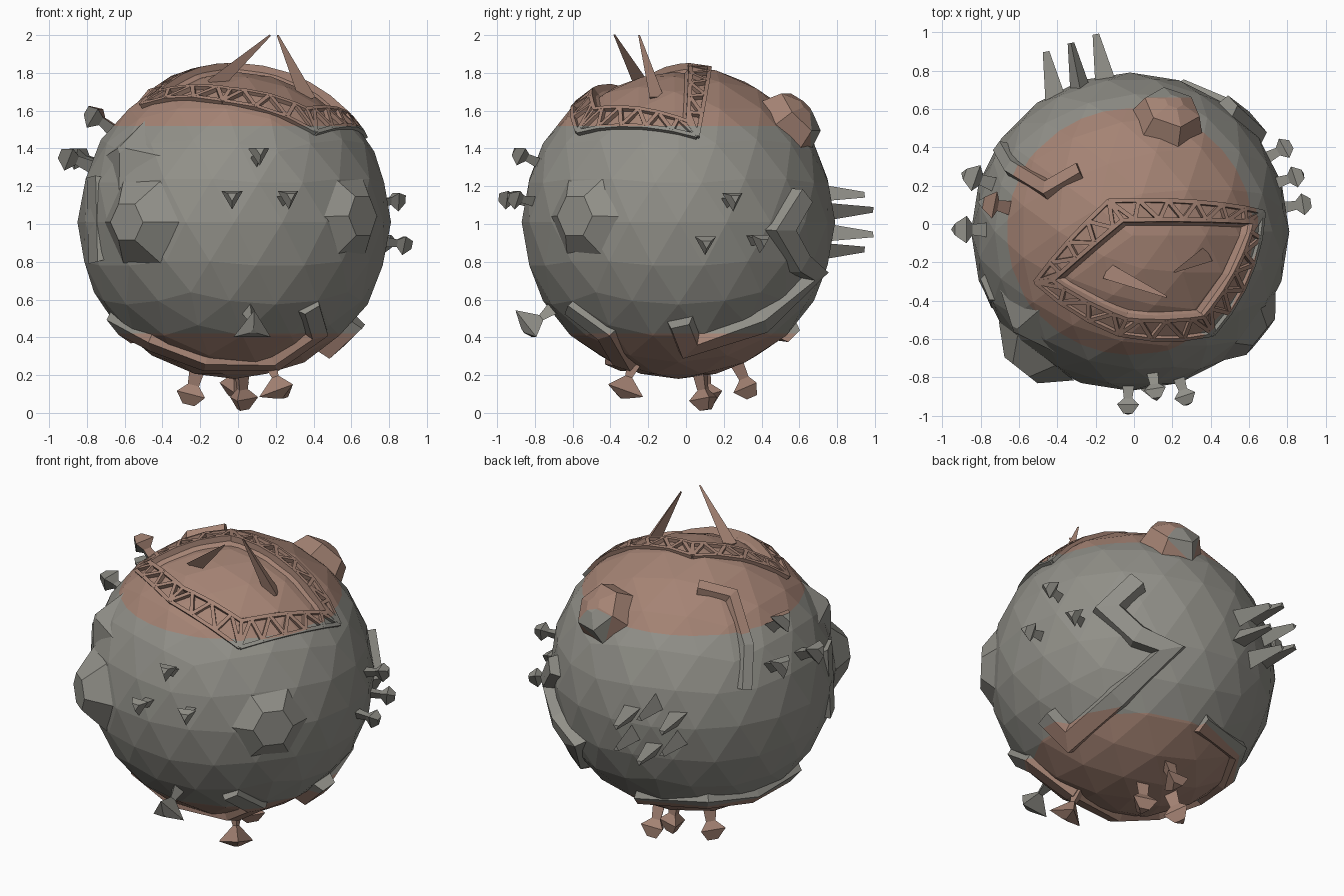
import bpy, bmesh, math
from mathutils import Vector, Matrix

if "Cube" in bpy.data.objects:
    bpy.data.objects.remove(bpy.data.objects["Cube"])

C = Vector((-0.02, -0.04, 1.01))   # planet centre
R = 0.83
TOP_Z, LOW_Z = 1.52, 0.42          # edges of the rusty polar caps


def material(name, col):
    m = bpy.data.materials.new(name)
    m.diffuse_color = (*col, 1)
    m.use_nodes = True
    m.node_tree.nodes["Principled BSDF"].inputs["Base Color"].default_value = m.diffuse_color
    return m


GREY = material("stone grey", (0.285, 0.28, 0.25))
RUST = material("rusty brown", (0.375, 0.228, 0.175))


def by_height(p):
    return p.z > TOP_Z or p.z < LOW_Z


def by_angle(p):
    z = (p - C).normalized().z
    return z > 0.605 or z < -0.71


def cut(bm, co, no):
    bmesh.ops.bisect_plane(bm, geom=bm.verts[:] + bm.edges[:] + bm.faces[:],
                           dist=1e-5, plane_co=co, plane_no=no)


def finish(bm, name, rule):
    if rule is by_height:
        for z in (TOP_Z, LOW_Z):
            cut(bm, (0, 0, z), (0, 0, 1))
    bmesh.ops.recalc_face_normals(bm, faces=bm.faces[:])
    for f in bm.faces:
        f.material_index = int(rule(f.calc_center_median()))
    me = bpy.data.meshes.new(name)
    bm.to_mesh(me)
    bm.free()
    me.materials.append(GREY)
    me.materials.append(RUST)
    ob = bpy.data.objects.new(name, me)
    bpy.context.collection.objects.link(ob)
    return ob


def skin(bm, rings):
    """Closed tube through rings of points."""
    vs = [[bm.verts.new(p) for p in r] for r in rings]
    n = len(vs[0])
    for a, b in zip(vs, vs[1:]):
        for i in range(n):
            bm.faces.new((a[i], a[(i + 1) % n], b[(i + 1) % n], b[i]))
    bm.faces.new(vs[0][::-1])
    bm.faces.new(vs[-1])


def stud(name, base, axis, profile, n=3, start=-90, scale=1, rule=by_angle, split_y=None):
    """Faceted part turned about an axis; profile is (height, radius)."""
    axis = Vector(axis).normalized()
    rot = axis.to_track_quat('Z', 'Y')
    ang = [math.radians(start) + 2 * math.pi * i / n for i in range(n)]
    bm = bmesh.new()
    skin(bm, [[base + rot @ Vector((r * scale * math.cos(a), r * scale * math.sin(a), h * scale))
               for a in ang] for h, r in profile])
    if split_y is not None:
        cut(bm, (0, split_y, 0), (0, 1, 0))
    return finish(bm, name, rule)


def on_planet(name, d, profile, **kw):
    d = Vector(d).normalized()
    return stud(name, C + d * R, d, profile, **kw)


def ridge(name, path, half=0.075, h=0.05, slope=0.03):
    """Raised trapezoid strip following directions over the sphere."""
    path = [Vector(p).normalized() for p in path]
    pts = []
    for a, b in zip(path, path[1:]):
        k = max(1, round(a.angle(b) / 0.4))
        pts += [a.slerp(b, i / k) for i in range(k)]
    pts.append(path[-1])
    rings = []
    for i, p in enumerate(pts):
        t0 = (p - pts[i - 1]).normalized() if i else None
        t1 = (pts[i + 1] - p).normalized() if i < len(pts) - 1 else None
        t0, t1 = t0 or t1, t1 or t0
        t = (t0 + t1).normalized()
        side = p.cross(t).normalized() * min(1.5, 1 / max(0.3, t.dot(t1)))
        rings.append([C + p * rr + side * w for rr, w in
                      ((R - 0.05, -half - slope), (R + h, -half), (R + h, half), (R - 0.05, half + slope))])
    bm = bmesh.new()
    skin(bm, rings)
    return finish(bm, name, by_height)


def up_dir(x, y):
    """Direction to the point of the upper sphere above (x, y)."""
    x, y = x - C.x, y - C.y
    return Vector((x, y, math.sqrt(R * R - x * x - y * y))).normalized()


# Planet body with a shallow crater sunk into the top
bm = bmesh.new()
bmesh.ops.create_icosphere(bm, subdivisions=3, radius=R, matrix=Matrix.Translation(C))
rim = [up_dir(*p) for p in ((-.42, -.29), (-.06, .02), (.62, .01), (.36, -.48), (-.04, -.49))]
mid = sum(rim, Vector((0, 0, 0))).normalized()
planes = []
for a, b in zip(rim, rim[1:] + rim[:1]):
    n = a.cross(b).normalized()
    planes.append(n if n.dot(mid) > 0 else -n)
    cut(bm, C, n)
inside = [f for f in bm.faces if all((f.calc_center_median() - C).dot(n) > 0 for n in planes)]
ret = bmesh.ops.extrude_face_region(bm, geom=inside)
for v in [g for g in ret['geom'] if isinstance(g, bmesh.types.BMVert)]:
    d = (v.co - C).lerp(mid * R, 0.09).normalized()
    v.co = C + d * ((v.co - C).length - 0.035)
left = [f for f in inside if f.is_valid]
if left:
    bmesh.ops.delete(bm, geom=left, context='FACES')
finish(bm, "planet_body", by_height)

# Triangular truss fence round the crater
outer = [up_dir(*p) for p in ((-.51, -.3), (-.13, .12), (.67, .06), (.41, -.57), (-.08, -.57))]
bm = bmesh.new()


def bar(a, b, w=0.011):
    side = a.cross(b).normalized() * w
    skin(bm, [[C + p * rr + side * s for rr, s in ((R - .04, -1), (R + .014, -1), (R + .014, 1), (R - .04, 1))]
              for p in (a, b)])


for i in range(5):
    j = (i + 1) % 5
    k = max(3, round((outer[i] - outer[j]).length * R / 0.15))
    o = [outer[i].slerp(outer[j], t / k) for t in range(k + 1)]
    n = [rim[i].slerp(rim[j], (t + .5) / k) for t in range(k)]
    bar(rim[i], n[0])
    bar(n[-1], rim[j])
    bar(rim[i], o[0])
    for t in range(k):
        bar(o[t], o[t + 1])
        bar(o[t], n[t])
        bar(n[t], o[t + 1])
        if t:
            bar(n[t - 1], n[t])
finish(bm, "crater_truss", by_height)

# Two antenna spikes in the crater
for i, (a, b) in enumerate((((-.13, -.25, 1.74), (.17, -.38, 2.0)), ((.37, -.165, 1.66), (.21, -.25, 2.0)))):
    a, b = Vector(a), Vector(b)
    stud(f"antenna_{i}", a, b - a, [(0, .05), ((b - a).length, .006)])

# Clusters of three-sided bolts: front, right, left, underside
BOLT = [(-.05, .04), (.05, .026), (.085, .066), (.13, .028)]
clusters = {
    "front": (1, [(.12, -.76, .33), (-.01, -.82, .12), (.26, -.78, .12)]),
    "right": (1, [(.78, .26, .11), (.82, .13, -.1), (.72, .39, -.09)]),
    "left": (1.25, [(-.66, .13, .51), (-.72, .25, .31), (-.77, .01, .31)]),
    "under": (1.35, [(-.22, .14, -.88), (.04, .14, -.93), (0, .37, -.86)]),
}
for side, (s, dirs) in clusters.items():
    for i, d in enumerate(dirs):
        on_planet(f"{side}_bolt_{i}", d, BOLT, scale=s)

# Flared legs at the lower front
for i, d in enumerate(((.1, -.81, -.57), (.25, -.3, -.93))):
    on_planet(f"flared_leg_{i}", d, [(-.1, .07), (.06, .022), (.15, .115), (.18, .02)], start=90)

# Ring of six claws on the back
for i in range(6):
    a = math.radians(30 + 60 * i)
    x, z = -.27 + .15 * math.cos(a), 1.01 + .14 * math.sin(a)
    y = .73 + (x + .27) * .35
    stud(f"back_claw_{i}", Vector((x, y - .08, z)), (-.2, 1, 0), [(0, .07), (.3, .02)], start=math.degrees(a))

# Faceted mounds
on_planet("front_left_mound", (-.52, -.66, 0), [(-.04, .25), (.09, .11)], n=6, start=0)
on_planet("front_right_mound", (.62, -.5, .03), [(-.04, .23), (.045, .12)], n=6, start=0)
on_planet("upper_left_gem", (-.58, -.5, .38), [(-.05, .24), (.05, .03)], n=4)
on_planet("top_back_mound", (.23, .68, .61), [(-.06, .2), (.07, .15), (.11, .05)], n=6, start=0,
          rule=lambda p: p.y < .66, split_y=.66)

# Raised ridges: right-rear zigzag, left-rear hook, underside rim, left strip
ridge("zigzag_ridge", [(.61, .78, .16), (.76, .65, -.05), (.59, .76, -.25), (.39, .87, -.33),
                       (.62, .07, -.78), (.78, .01, -.63)], half=.05)
ridge("hook_ridge", [(-.32, .39, .87), (-.525, .27, .81), (-.74, .40, .53), (-.81, .52, .26)], half=.03, h=.03)
ridge("underside_rim", [(-.03, .71, -.7), (-.5, .54, -.67), (-.75, -.14, -.65), (-.52, -.37, -.77),
                        (-.18, -.4, -.89), (.26, -.35, -.9), (.53, -.46, -.71), (.48, -.69, -.54)], half=.045, h=.03)
ridge("left_strip", [(-.88, -.35, .28), (-.87, -.4, -.25)], half=.06, h=.02)
